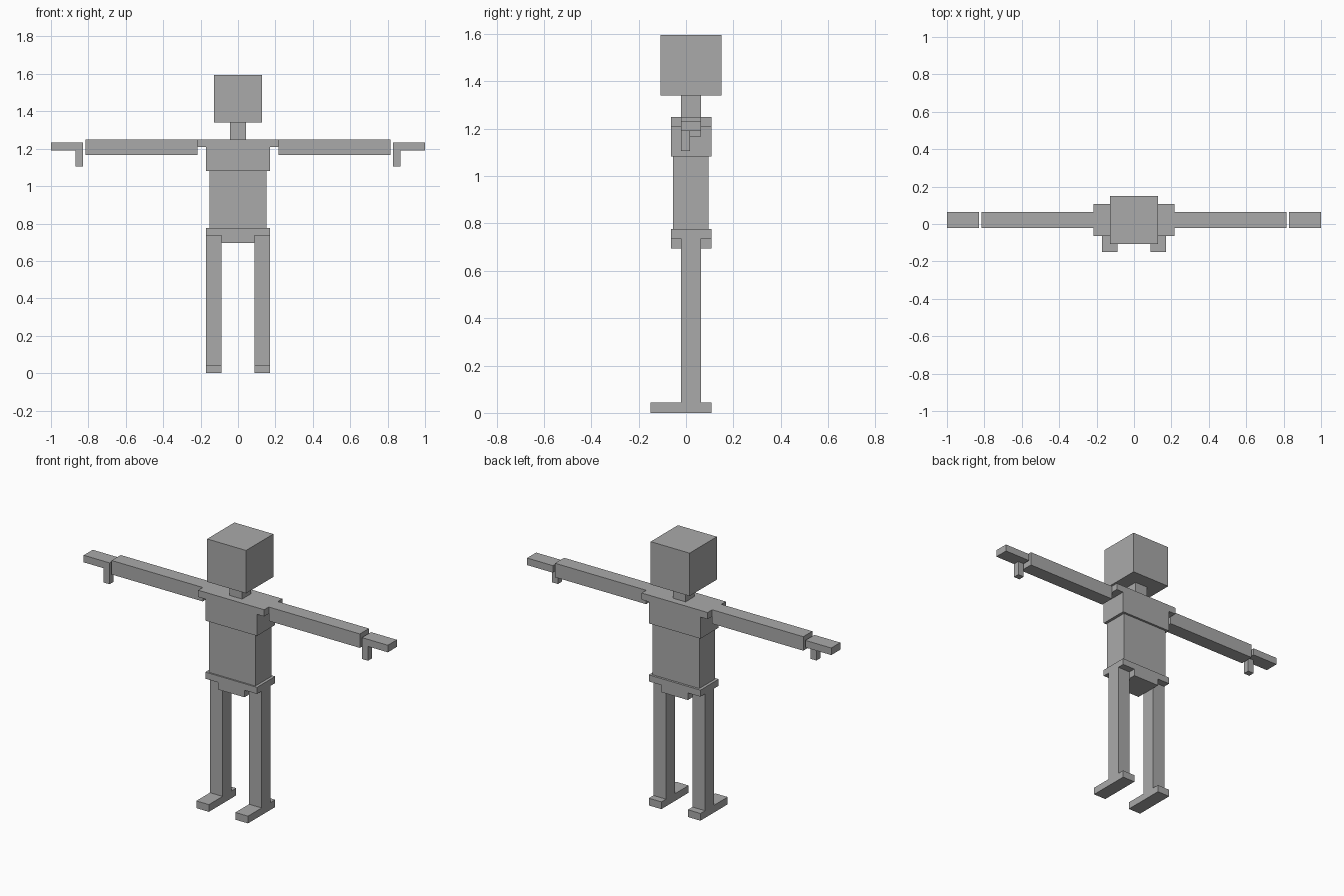
import bpy, bmesh

if "Cube" in bpy.data.objects:
    bpy.data.objects.remove(bpy.data.objects["Cube"])

grey = bpy.data.materials.new("plain_grey")
grey.diffuse_color = (0.4, 0.4, 0.4, 1)
grey.use_nodes = True
grey.node_tree.nodes["Principled BSDF"].inputs["Base Color"].default_value = grey.diffuse_color


def extrude(name, outline, y0, y1):
    """Extrude a front (x, z) outline from y0 back to y1."""
    bm = bmesh.new()
    face = bm.faces.new([bm.verts.new((x, y0, z)) for x, z in outline])
    back = bmesh.ops.extrude_face_region(bm, geom=[face])["geom"]
    for v in back:
        if isinstance(v, bmesh.types.BMVert):
            v.co.y = y1
    bmesh.ops.recalc_face_normals(bm, faces=bm.faces[:])
    mesh = bpy.data.meshes.new(name)
    bm.to_mesh(mesh)
    bm.free()
    mesh.materials.append(grey)
    obj = bpy.data.objects.new(name, mesh)
    bpy.context.collection.objects.link(obj)
    return obj


def box(name, x0, x1, y0, y1, z0, z1):
    return extrude(name, [(x0, z0), (x1, z0), (x1, z1), (x0, z1)], y0, y1)


def pair(name, x0, x1, *rest):
    box("right_" + name, x0, x1, *rest)
    box("left_" + name, -x1, -x0, *rest)


def tee(name, inner, outer, z0, z1, z2, y0, y1):
    """Block with a wider slab on top, as one T-shaped profile."""
    half = [(inner, z0), (inner, z1), (outer, z1), (outer, z2)]
    extrude(name, half + [(-x, z) for x, z in reversed(half)], y0, y1)


# Head and neck
box("head", -0.128, 0.128, -0.107, 0.149, 1.34, 1.595)
box("neck", -0.042, 0.042, -0.021, 0.064, 1.25, 1.34)

# Torso
tee("chest", 0.17, 0.217, 1.082, 1.21, 1.25, -0.064, 0.107)
box("belly", -0.153, 0.153, -0.055, 0.094, 0.776, 1.082)
tee("hips", 0.087, 0.17, 0.695, 0.737, 0.776, -0.064, 0.107)

# Legs and feet
pair("leg", 0.087, 0.17, -0.021, 0.064, 0.043, 0.737)
pair("foot", 0.087, 0.17, -0.149, 0.107, 0.0, 0.043)

# Arms, hands and thumbs
pair("arm", 0.217, 0.816, -0.021, 0.064, 1.167, 1.25)
pair("hand", 0.83, 1.0, -0.021, 0.064, 1.19, 1.232)
pair("thumb", 0.83, 0.87, -0.021, 0.017, 1.105, 1.19)
